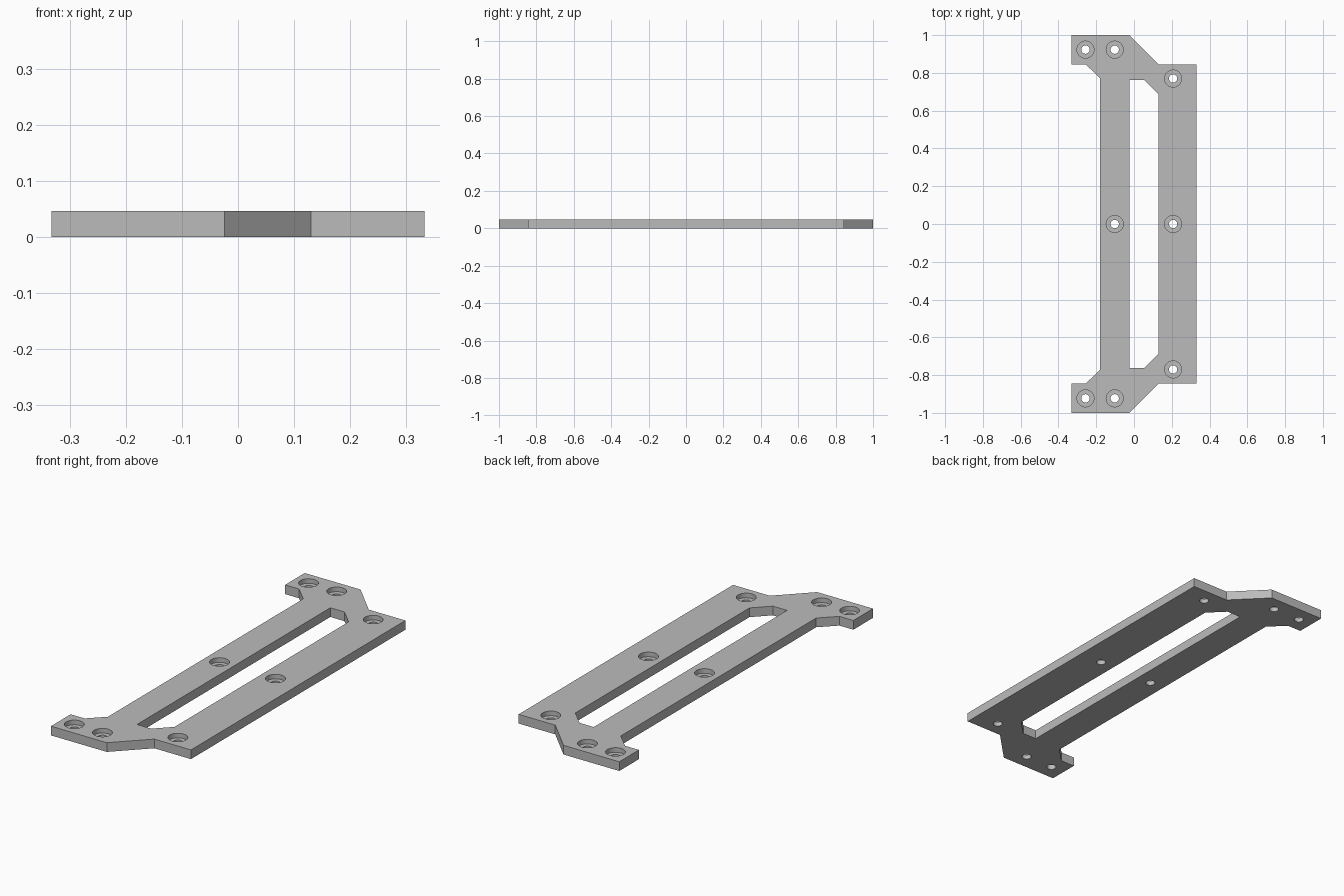
import bpy
import bmesh
from mathutils import Matrix, Vector

THICK = 0.046
BORE_FLOOR = 0.023

cube = bpy.data.objects.get("Cube")
if cube:
    bpy.data.objects.remove(cube, do_unlink=True)

grey = bpy.data.materials.new("plain grey")
grey.use_nodes = True
colour = (0.5, 0.5, 0.5, 1)
grey.diffuse_color = colour
grey.node_tree.nodes["Principled BSDF"].inputs["Base Color"].default_value = colour


def make_object(name, bm):
    bmesh.ops.recalc_face_normals(bm, faces=bm.faces)
    mesh = bpy.data.meshes.new(name)
    bm.to_mesh(mesh)
    bm.free()
    mesh.materials.append(grey)
    obj = bpy.data.objects.new(name, mesh)
    bpy.context.collection.objects.link(obj)
    return obj


def prism(name, half, bottom, top):
    """Extrude a half outline mirrored across y = 0."""
    points = half + [(x, -y) for x, y in reversed(half)]
    bm = bmesh.new()
    face = bm.faces.new([bm.verts.new((x, y, bottom)) for x, y in points])
    moved = bmesh.ops.extrude_face_region(bm, geom=[face], use_keep_orig=True)["geom"]
    verts = [v for v in moved if isinstance(v, bmesh.types.BMVert)]
    bmesh.ops.translate(bm, verts=verts, vec=Vector((0, 0, top - bottom)))
    return make_object(name, bm)


def drill(name, spots, radius, bottom, top):
    """One cutter holding a cylinder at every spot."""
    bm = bmesh.new()
    for x, y in spots:
        bmesh.ops.create_cone(
            bm, cap_ends=True, segments=48, radius1=radius, radius2=radius,
            depth=top - bottom, matrix=Matrix.Translation((x, y, (top + bottom) / 2)))
    return make_object(name, bm)


# Plate outline, from the inner left edge round to the right edge
plate = prism("mounting_plate", [
    (-0.179, 0.77), (-0.255, 0.845), (-0.332, 0.845), (-0.332, 1.0),
    (-0.024, 1.0), (0.13, 0.845), (0.332, 0.845)], 0, THICK)

# Long slot with chamfered corners
slot = prism("slot_cutter", [(-0.024, 0.762), (0.054, 0.762), (0.13, 0.686)],
             -0.1, 0.1)

# Screw holes with counterbores
end_spots = [(-0.257, 0.923), (-0.102, 0.923), (0.207, 0.77)]
spots = [(x, s * y) for x, y in end_spots for s in (1, -1)]
spots += [(-0.102, 0), (0.207, 0)]
holes = drill("hole_cutter", spots, 0.022, -0.1, 0.1)
bores = drill("counterbore_cutter", spots, 0.045, BORE_FLOOR, 0.1)

# Cut everything out of the plate, then discard the cutters
bpy.context.view_layer.objects.active = plate
for cutter in (slot, bores, holes):
    cutter.hide_render = True
    mod = plate.modifiers.new(cutter.name, "BOOLEAN")
    mod.operation = "DIFFERENCE"
    mod.solver = "EXACT"
    mod.object = cutter
    bpy.ops.object.modifier_apply(modifier=mod.name)
    bpy.data.objects.remove(cutter, do_unlink=True)

# Smooth the bore walls, keep every edge crisp
plate.select_set(True)
bpy.ops.object.shade_smooth_by_angle(angle=0.5)
